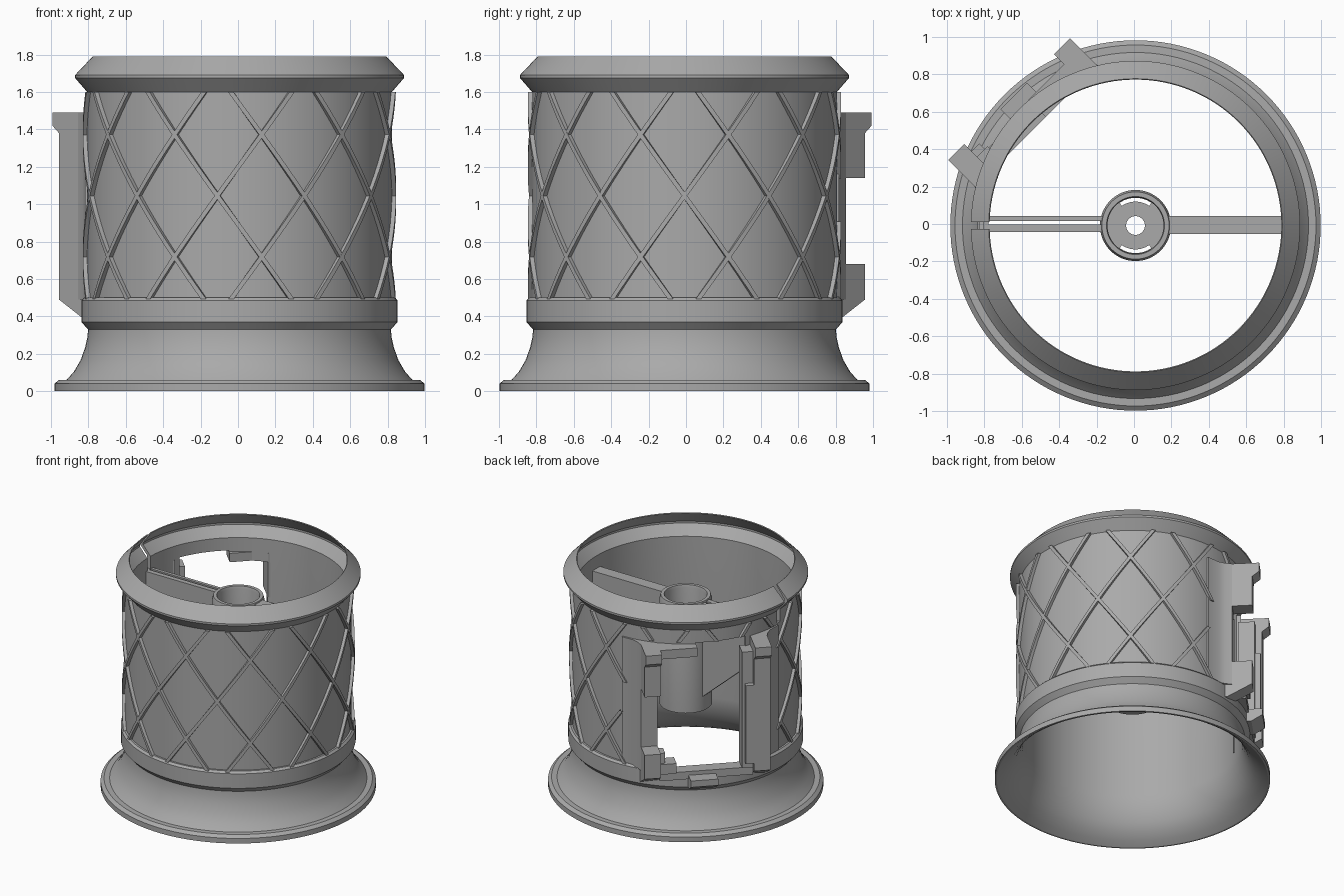
import bpy, bmesh, math
from mathutils import Matrix, Vector

if "Cube" in bpy.data.objects:
    bpy.data.objects.remove(bpy.data.objects["Cube"])

CX, CY, SEG = 0.008, -0.008, 128
AXIS = Matrix.Translation((CX, CY, 0))
WINDOW = AXIS @ Matrix.Rotation(math.radians(45), 4, 'Z')   # local x along window, y outward

grey = bpy.data.materials.new("grey_plastic")
grey.diffuse_color = (0.4, 0.4, 0.4, 1)
grey.use_nodes = True
grey.node_tree.nodes["Principled BSDF"].inputs["Base Color"].default_value = grey.diffuse_color


def finish(bm, name, matrix=AXIS):
    bmesh.ops.recalc_face_normals(bm, faces=bm.faces)
    bm.transform(matrix)
    me = bpy.data.meshes.new(name)
    bm.to_mesh(me)
    bm.free()
    me.materials.append(grey)
    ob = bpy.data.objects.new(name, me)
    bpy.context.collection.objects.link(ob)
    return ob


def smooth(ob):
    bpy.ops.object.select_all(action='DESELECT')
    ob.select_set(True)
    bpy.context.view_layer.objects.active = ob
    bpy.ops.object.shade_smooth_by_angle(angle=math.radians(25))


def lathe(name, profile, seg=SEG):
    """Revolve a closed (radius, height) profile."""
    bm = bmesh.new()
    rings = [[bm.verts.new((r * math.cos(a), r * math.sin(a), z)) for r, z in profile]
             for a in (2 * math.pi * i / seg for i in range(seg))]
    n = len(profile)
    for i in range(seg):
        a, b = rings[i], rings[(i + 1) % seg]
        for j in range(n):
            k = (j + 1) % n
            bm.faces.new((a[j], b[j], b[k], a[k]))
    return finish(bm, name)


def prism(name, loop_a, loop_b, matrix=AXIS):
    """Solid between two matching outlines."""
    bm = bmesh.new()
    a = [bm.verts.new(p) for p in loop_a]
    b = [bm.verts.new(p) for p in loop_b]
    bm.faces.new(a)
    bm.faces.new(b)
    for i in range(len(a)):
        j = (i + 1) % len(a)
        bm.faces.new((a[i], a[j], b[j], b[i]))
    return finish(bm, name, matrix)


def box(name, x, y, z, matrix=AXIS):
    q = [(x[0], y[0]), (x[1], y[0]), (x[1], y[1]), (x[0], y[1])]
    return prism(name, [(*p, z[0]) for p in q], [(*p, z[1]) for p in q], matrix)


def side_prism(name, x, yz):
    """(outward, height) outline extruded along the window."""
    return prism(name, [(x[0], *p) for p in yz], [(x[1], *p) for p in yz], WINDOW)


def cut(ob, cutter):
    m = ob.modifiers.new("cut", 'BOOLEAN')
    m.operation, m.solver, m.object = 'DIFFERENCE', 'EXACT', cutter
    cutter.hide_render = True
    cutter.hide_set(True)


# thin-walled drum: flared foot, band, wall, double-cone rim
body = lathe("drum_body", [
    (.99, 0), (.99, .04), (.965, .06), (.925, .06), (.885, .105), (.85, .165), (.825, .235),
    (.813, .29), (.81, .33), (.845, .37), (.845, .485), (.83, .50), (.815, .50),
    (.815, 1.6), (.88, 1.675), (.88, 1.69), (.785, 1.79),
    (.78, 1.785), (.85, 1.69), (.85, 1.675), (.785, 1.6),
    (.785, .33), (.79, .27), (.81, .20), (.84, .13), (.88, .075), (.93, .03), (.975, 0)])
cutters = [box("window_cutter", (-.30, .36), (.4, 1.2), (.50, 1.42), WINDOW),
           box("window_top_cutter", (-.30, .07), (.4, 1.2), (1.3, 1.5), WINDOW),
           box("rim_slit_cutter", (-1, -.7), (-.02, .02), (1.5, 1.9))]
for c in cutters:
    cut(body, c)
smooth(body)

# diamond lattice: eleven ribs in each direction, left out around the window
Z0, Z1, ZM, STEPS, HALF = .49, 1.6, 1.045, 24, math.radians(1.0)
SLOPE = math.radians(360 / 22) / .327


def in_window(a, z):
    t = a - math.radians(135)
    return math.cos(t) > 0 and abs(math.sin(t)) < .66 and z < 1.5


bm = bmesh.new()
for k in range(11):
    for d in (-1, 1):
        prev = None
        for i in range(STEPS + 1):
            z = Z0 + (Z1 - Z0) * i / STEPS
            a = 2 * math.pi * k / 11 + d * SLOPE * (z - ZM)
            if in_window(a, z):
                prev = None
                continue
            ring = [bm.verts.new((r * math.cos(a + s), r * math.sin(a + s), z))
                    for r, s in ((.805, -HALF), (.838, -HALF), (.838, HALF), (.805, HALF))]
            if prev:
                for j in range(4):
                    m = (j + 1) % 4
                    bm.faces.new((prev[j], prev[m], ring[m], ring[j]))
            else:
                bm.faces.new(ring)
            prev = ring
        if prev:
            bm.faces.new(prev)
bmesh.ops.delete(bm, geom=[v for v in bm.verts if len(v.link_faces) < 3], context='VERTS')
smooth(finish(bm, "lattice_ribs"))

# window posts: one full-height, one split into upper and lower blocks
foot = [(.70, .39), (.725, .39), (.905, .49)]
lip = [(.905, 1.38), (.955, 1.42), (.955, 1.49), (.70, 1.49)]
side_prism("full_post", (-.46, -.34), foot + lip)
side_prism("upper_post", (.34, .46), [(.70, 1.14), (.905, 1.14)] + lip)
side_prism("lower_post", (.34, .46), foot + [(.905, .68), (.70, .68)])

# concave skirts that blend the posts into the wall
skirt = [(.34, .71), (.34, .76), (.46, .76), (.475, .71), (.50, .665), (.57, .60), (.55, .57), (.46, .645)]
for s, name in ((-1, "full_post_skirt"), (1, "split_post_skirt")):
    pts = [(s * x, y) for x, y in skirt]
    smooth(prism(name, [(*p, .49) for p in pts], [(*p, 1.49) for p in pts], WINDOW))

# window fittings
box("post_step", (-.35, -.26), (.74, .86), (.50, 1.42), WINDOW)
box("latch_bar", (-.37, -.28), (.80, .90), (.55, 1.17), WINDOW)
box("top_lip", (.07, .36), (.75, .88), (1.42, 1.49), WINDOW)
box("corner_latch", (.22, .36), (.76, .87), (.50, .58), WINDOW)
box("corner_latch_step", (.30, .36), (.76, .85), (.58, .66), WINDOW)
box("sill", (-.34, .34), (.75, .85), (.44, .50), WINDOW)
side_prism("sill_tab", (-.07, .13), [(.78, .37), (.87, .37), (.95, .42), (.95, .47), (.78, .47)])

# central cup with a drilled floor and two arc slots
cup = lathe("hub_cup", [(.19, .65), (.19, 1.47), (.18, 1.51), (.155, 1.51), (.15, 1.49),
                        (.15, .69), (.05, .69), (.05, .65)], 64)
for s in (-1, 1):
    arc = [(r * math.cos(a), s * r * math.sin(a))
           for r, sweep in ((.128, range(55, 126, 10)), (.148, range(125, 54, -10)))
           for a in map(math.radians, sweep)]
    cut(cup, prism("slot_cutter", [(*p, .6) for p in arc], [(*p, .75) for p in arc]))
smooth(cup)


# tapered spokes: solid on one side, a slotted pair on the other
def spoke(name, s, y0, y1):
    xz = [(.17, .75), (.795, 1.30), (.795, 1.5), (.17, 1.5)]
    prism(name, [(s * x, y0, z) for x, z in xz], [(s * x, y1, z) for x, z in xz])


spoke("solid_spoke", 1, -.045, .05)
spoke("slotted_spoke_front", -1, -.035, .004)
spoke("slotted_spoke_back", -1, .024, .05)
